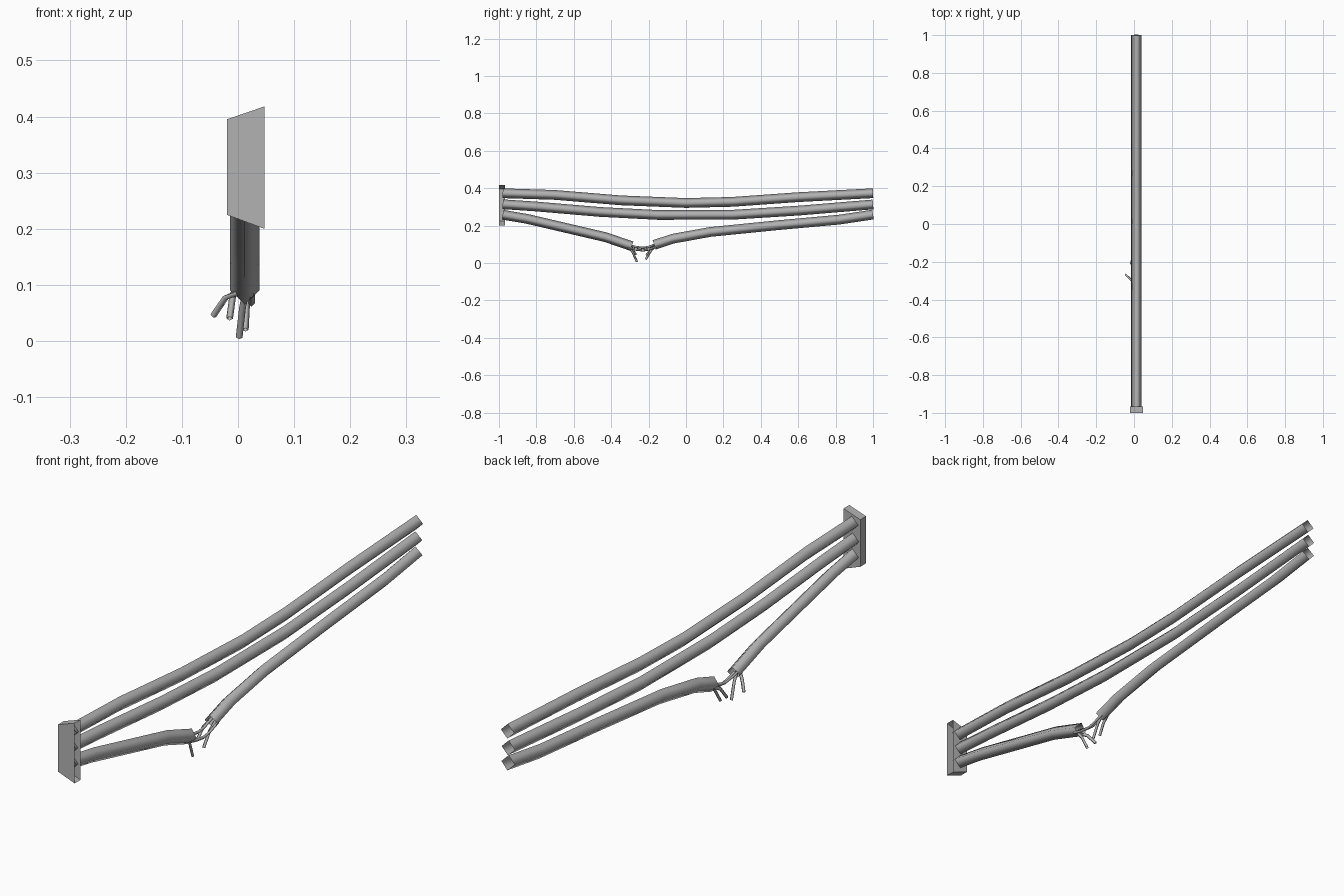
import bpy, bmesh
from mathutils import Vector

if "Cube" in bpy.data.objects:
    bpy.data.objects.remove(bpy.data.objects["Cube"], do_unlink=True)

grey = bpy.data.materials.new("cable_grey")
grey.use_nodes = True
grey.diffuse_color = (0.45, 0.45, 0.45, 1)
grey.node_tree.nodes["Principled BSDF"].inputs["Base Color"].default_value = grey.diffuse_color


def finish(name, bm, smooth):
    bmesh.ops.recalc_face_normals(bm, faces=bm.faces)
    for face in bm.faces:
        face.smooth = smooth
    mesh = bpy.data.meshes.new(name)
    bm.to_mesh(mesh)
    bm.free()
    mesh.materials.append(grey)
    obj = bpy.data.objects.new(name, mesh)
    bpy.context.collection.objects.link(obj)


def tube(name, points, radius):
    """Open four-sided tube with smooth shading along a path."""
    pts = [Vector(p) for p in points]
    bm = bmesh.new()
    rings = []
    for i, p in enumerate(pts):
        t = (pts[min(i + 1, len(pts) - 1)] - pts[max(i - 1, 0)]).normalized()
        u = Vector((1, 0, 0))
        u = (u - t * u.dot(t)).normalized()
        v = t.cross(u)
        rings.append([bm.verts.new(p + d * radius) for d in (u, v, -u, -v)])
    for a, b in zip(rings, rings[1:]):
        for k in range(4):
            n = (k + 1) % 4
            bm.faces.new((a[k], a[n], b[n], b[k]))
    finish(name, bm, True)


def cable(name, x, profile, radius=0.026):
    tube(name, [(x, y, z) for y, z in profile], radius)


# Wall bracket: tapered box, open on its taller side
bm = bmesh.new()
outline = [(0.047, 0.418), (-0.02, 0.395), (-0.02, 0.225), (0.047, 0.20)]
front = [bm.verts.new((x, -1, z)) for x, z in outline]
back = [bm.verts.new((x, -0.967, z)) for x, z in outline]
bm.faces.new(front)
bm.faces.new(back[::-1])
for k in range(3):
    bm.faces.new((front[k], back[k], back[k + 1], front[k + 1]))
finish("wall_bracket", bm, False)

# Sagging cables
cable("upper_cable", 0.014, [(-0.98, 0.373), (-0.7, 0.364), (-0.35, 0.335),
                             (0, 0.321), (0.25, 0.327), (0.6, 0.352), (1, 0.373)])
cable("middle_cable", 0.011, [(-0.98, 0.314), (-0.8, 0.302), (-0.46, 0.273), (-0.15, 0.257),
                              (0.25, 0.258), (0.6, 0.28), (1, 0.313)])
cable("broken_cable_front", 0.012, [(-0.98, 0.258), (-0.85, 0.236), (-0.43, 0.138), (-0.29, 0.09)])
cable("broken_cable_back", 0.012, [(-0.17, 0.097), (-0.07, 0.13), (0.13, 0.166),
                                   (0.5, 0.203), (0.82, 0.232), (1, 0.259)])

# Wires still bridging the break
for i, (x, drop) in enumerate([(0.004, 0), (0.024, 0.014)]):
    tube(f"bridging_wire_{i + 1}", [(x, -0.31, 0.096 - drop), (x, -0.27, 0.086 - drop),
                                    (x, -0.23, 0.081 - drop), (x, -0.2, 0.086 - drop),
                                    (x, -0.15, 0.104 - drop)], 0.006)

# Frayed wires hanging from each broken end
ends = [((0.014, -0.31, 0.088), (0.002, -0.262, 0.006)),
        ((0.0, -0.31, 0.086), (-0.044, -0.268, 0.045)),
        ((0.018, -0.155, 0.095), (0.013, -0.215, 0.02)),
        ((-0.004, -0.155, 0.095), (-0.015, -0.212, 0.04))]
for i, (start, tip) in enumerate(ends):
    a, b = Vector(start), Vector(tip)
    bend = a.lerp(b, 0.5) + Vector((0, 0, 0.012))
    tube(f"frayed_wire_{i + 1}", [a, bend, b], 0.006)
